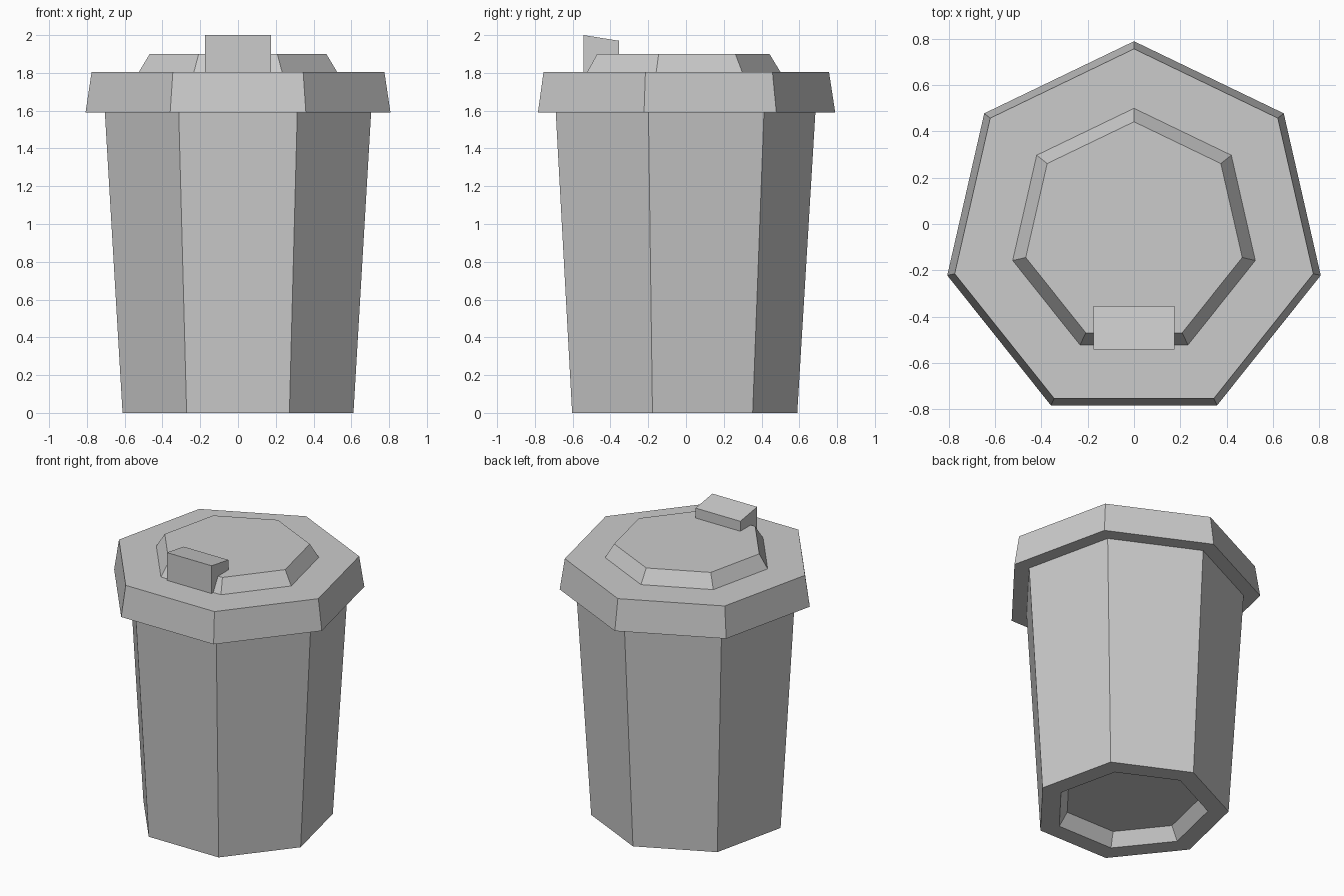
import bpy, bmesh
from math import sin, cos, pi

cube = bpy.data.objects.get("Cube")
if cube:
    bpy.data.objects.remove(cube, do_unlink=True)

SIDES = 7
CENTRE_Y = -0.038

grey = bpy.data.materials.new("plain grey")
grey.use_nodes = True
grey.diffuse_color = (0.6, 0.6, 0.6, 1)
grey.node_tree.nodes["Principled BSDF"].inputs["Base Color"].default_value = (0.6, 0.6, 0.6, 1)


def finish(name, bm):
    mesh = bpy.data.meshes.new(name)
    bm.to_mesh(mesh)
    bm.free()
    mesh.materials.append(grey)
    obj = bpy.data.objects.new(name, mesh)
    bpy.context.collection.objects.link(obj)
    return obj


def stack(name, profile, cap_start=False, cap_end=False):
    """Join seven-sided rings given as (radius, height), underside first."""
    bm = bmesh.new()
    rings = []
    for radius, z in profile:
        angles = [pi / 2 + 2 * pi * i / SIDES for i in range(SIDES)]
        rings.append([bm.verts.new((radius * cos(a), CENTRE_Y + radius * sin(a), z)) for a in angles])
    for low, high in zip(rings, rings[1:]):
        for i in range(SIDES):
            j = (i + 1) % SIDES
            bm.faces.new((low[i], low[j], high[j], high[i]))
    if cap_start:
        bm.faces.new(rings[0][::-1])
    if cap_end:
        bm.faces.new(rings[-1])
    return finish(name, bm)


# Tapered cup with a recessed base
stack("cup_body", [(0.44, 0.09), (0.495, 0), (0.627, 0), (0.723, 1.59)], cap_start=True)

# Overhanging lid with a raised centre
stack("lid", [(0.723, 1.59), (0.828, 1.59), (0.795, 1.805), (0.538, 1.805), (0.48, 1.9)], cap_end=True)

# Sloping drinking spout, its side profile extruded across the lid
bm = bmesh.new()
side = [(-0.542, 1.805), (-0.355, 1.805), (-0.355, 1.97), (-0.542, 2.0)]
face = bm.faces.new([bm.verts.new((-0.174, y, z)) for y, z in side])
extruded = bmesh.ops.extrude_face_region(bm, geom=[face], use_keep_orig=True)
moved = [g for g in extruded["geom"] if isinstance(g, bmesh.types.BMVert)]
bmesh.ops.translate(bm, verts=moved, vec=(0.348, 0, 0))
bmesh.ops.recalc_face_normals(bm, faces=bm.faces)
finish("spout", bm)
